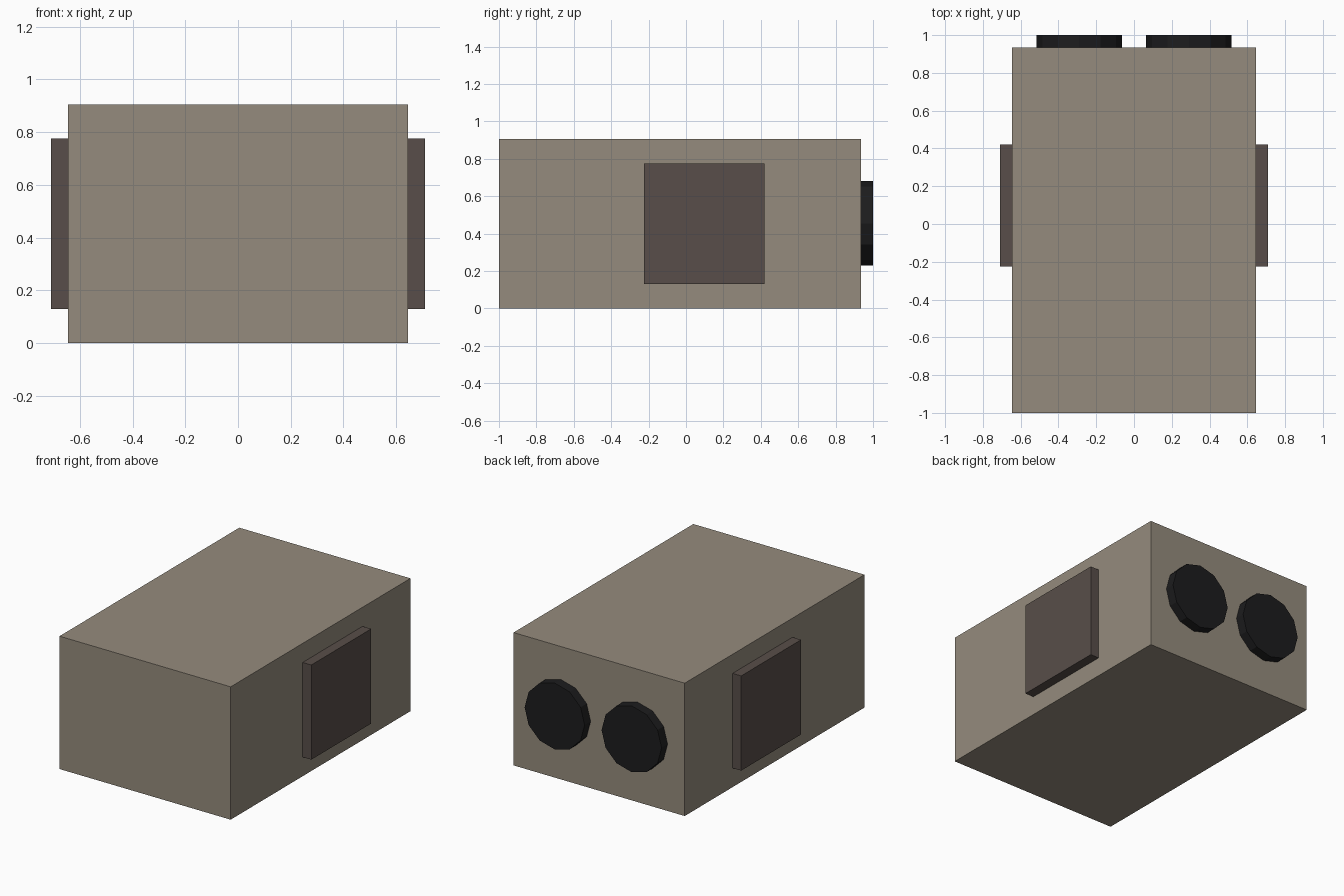
import bpy
import math

if "Cube" in bpy.data.objects:
    bpy.data.objects.remove(bpy.data.objects["Cube"])


def material(name, color):
    m = bpy.data.materials.new(name)
    m.diffuse_color = (*color, 1)
    m.use_nodes = True
    m.node_tree.nodes["Principled BSDF"].inputs["Base Color"].default_value = m.diffuse_color
    return m


def box(name, x, y, z, mat):
    # Box given by its (min, max) range on each axis
    ranges = (x, y, z)
    bpy.ops.mesh.primitive_cube_add(size=1, location=[(a + b) / 2 for a, b in ranges])
    ob = bpy.context.object
    ob.name = name
    ob.scale = [b - a for a, b in ranges]
    bpy.ops.object.transform_apply(location=False, rotation=False, scale=True)
    ob.data.materials.append(mat)
    return ob


tan = material("tan_casing", (0.30, 0.26, 0.205))
brown = material("dark_brown", (0.098, 0.076, 0.067))
black = material("black", (0.012, 0.012, 0.013))

# Main casing
box("body", (-0.645, 0.645), (-1.0, 0.935), (0.0, 0.905), tan)

for side, label in ((-1, "left"), (1, "right")):
    # Raised side panel
    xs = sorted((side * 0.645, side * 0.71))
    box(label + "_side_panel", xs, (-0.225, 0.42), (0.13, 0.775), brown)

    # Twelve-sided disc on the back
    bpy.ops.mesh.primitive_cylinder_add(
        vertices=12, radius=0.226, depth=0.065,
        location=(side * 0.29, 0.9675, 0.455), rotation=(math.pi / 2, 0, 0))
    disc = bpy.context.object
    disc.name = label + "_rear_disc"
    disc.data.materials.append(black)
